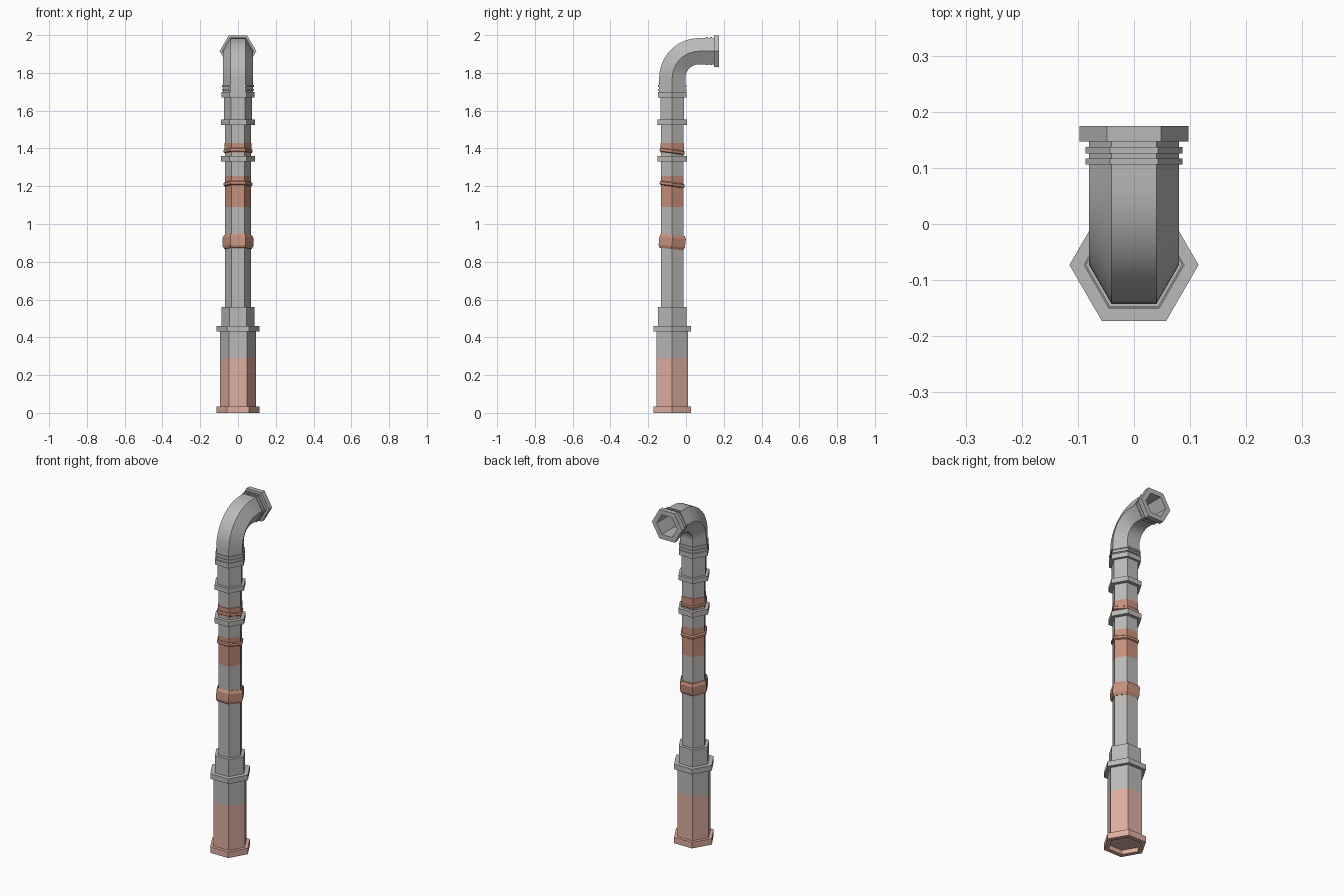
import bpy, bmesh, math

if "Cube" in bpy.data.objects:
    bpy.data.objects.remove(bpy.data.objects["Cube"])

AXIS_Y = -0.073          # the upright pipe sits in front of the origin


def material(name, rgb):
    m = bpy.data.materials.new(name)
    m.diffuse_color = (*rgb, 1)
    m.use_nodes = True
    m.node_tree.nodes["Principled BSDF"].inputs["Base Color"].default_value = m.diffuse_color
    return m


GREY = material("pipe grey", (0.50, 0.49, 0.48))
RUST = material("rust brown", (0.57, 0.28, 0.20))
PINK = material("faded rust pink", (0.73, 0.43, 0.35))


def sweep(name, stations, mat, rule=None, second=None):
    """Hexagonal skin through stations (y, z, bend angle, radius), capped at both ends."""
    bm = bmesh.new()
    rings = []
    for y, z, phi, r in stations:
        ring = []
        for k in range(6):
            a = math.radians(60 * k)
            n = r * math.sin(a)
            ring.append(bm.verts.new((r * math.cos(a), y + n * math.cos(phi), z - n * math.sin(phi))))
        rings.append(ring)
    for p, q in zip(rings, rings[1:]):
        for k in range(6):
            bm.faces.new((p[k], p[(k + 1) % 6], q[(k + 1) % 6], q[k]))
    bm.faces.new(rings[0])
    bm.faces.new(rings[-1])
    bmesh.ops.recalc_face_normals(bm, faces=bm.faces[:])
    if rule:
        for f in bm.faces:
            f.material_index = int(rule(f.calc_center_median().z))
    me = bpy.data.meshes.new(name)
    bm.to_mesh(me)
    bm.free()
    me.materials.append(mat)
    if second:
        me.materials.append(second)
    ob = bpy.data.objects.new(name, me)
    bpy.context.collection.objects.link(ob)
    return ob


def upright(name, profile, mat, rule=None, second=None):
    return sweep(name, [(AXIS_Y, z, 0, r) for r, z in profile], mat, rule, second)


def clamp(name, z, height, r, tilt):
    """Rusty band with chamfered rims, tipped down towards the back."""
    h, c = height / 2, height * 0.2
    ob = upright(name, [(r - .008, -h), (r, -h + c), (r, h - c), (r - .008, h)], RUST)
    for v in ob.data.vertices:
        v.co.y -= AXIS_Y
    ob.location = (0, AXIS_Y, z)
    ob.rotation_euler.x = -math.radians(tilt)


# Base pipe with foot flange and shallow recess underneath
upright("base_pipe", [(.088, .025), (.088, 0), (.115, 0), (.115, .035), (.095, .035),
                      (.095, .29), (.095, .44)], GREY, lambda z: z < .29, PINK)
upright("base_collar", [(.115, .43), (.115, .46), (.088, .46), (.088, .56), (.068, .56)], GREY)

# Main pipe with a rusted stretch
upright("main_pipe", [(.068, .55), (.068, 1.09), (.068, 1.255), (.068, 1.54)], GREY,
        lambda z: 1.09 < z < 1.255, RUST)
upright("upper_pipe", [(.073, 1.54), (.073, 1.68)], GREY)

# Joint flanges
for i, (z0, z1, r) in enumerate([(1.33, 1.36, .09), (1.525, 1.553, .09), (1.67, 1.698, .088)]):
    upright(f"joint_flange_{i + 1}", [(r, z0), (r, z1)], GREY)

# Rusty clamps
clamp("lower_clamp", .905, .075, .081, 6)
clamp("middle_clamp", 1.21, .022, .077, 8)
clamp("upper_clamp", 1.385, .022, .077, 8)
upright("upper_rust_sleeve", [(.071, 1.375), (.071, 1.428)], RUST)

# Elbow: upright neck, quarter bend, mouth flange, then back along the inside
BEND, CZ, MOUTH_Z = .143, 1.772, 1.915
arc = []
for i in range(13):
    p = math.pi / 2 * i / 12
    arc.append((AXIS_Y + BEND * (1 - math.cos(p)), CZ + BEND * math.sin(p), p))
Q = math.pi / 2
outer = [(AXIS_Y, 1.69, 0, .08)] + [(y, z, p, .08) for y, z, p in arc]
outer += [(.147, MOUTH_Z, Q, .08), (.147, MOUTH_Z, Q, .097), (.175, MOUTH_Z, Q, .097)]
inner = [(.175, MOUTH_Z, Q, .066)] + [(y, z, p, .066) for y, z, p in reversed(arc)]
elbow = sweep("elbow", outer + inner, GREY)
bpy.context.view_layer.objects.active = elbow
elbow.select_set(True)
bpy.ops.object.shade_smooth_by_angle(angle=math.radians(30))

# Thin ridges at both ends of the elbow (hollow at the mouth end)
for i, z in enumerate((1.706, 1.725)):
    upright(f"neck_ridge_{i + 1}", [(.086, z), (.086, z + .01)], GREY)
for i, y in enumerate((.106, .126)):
    sweep(f"mouth_ridge_{i + 1}", [(y, MOUTH_Z, Q, .079), (y, MOUTH_Z, Q, .086),
                                   (y + .011, MOUTH_Z, Q, .086), (y + .011, MOUTH_Z, Q, .079)], GREY)
    ob = bpy.data.objects[f"mouth_ridge_{i + 1}"]
    bm = bmesh.new()
    bm.from_mesh(ob.data)
    bmesh.ops.delete(bm, geom=[f for f in bm.faces if len(f.verts) == 6], context='FACES_ONLY')
    bm.to_mesh(ob.data)
    bm.free()
